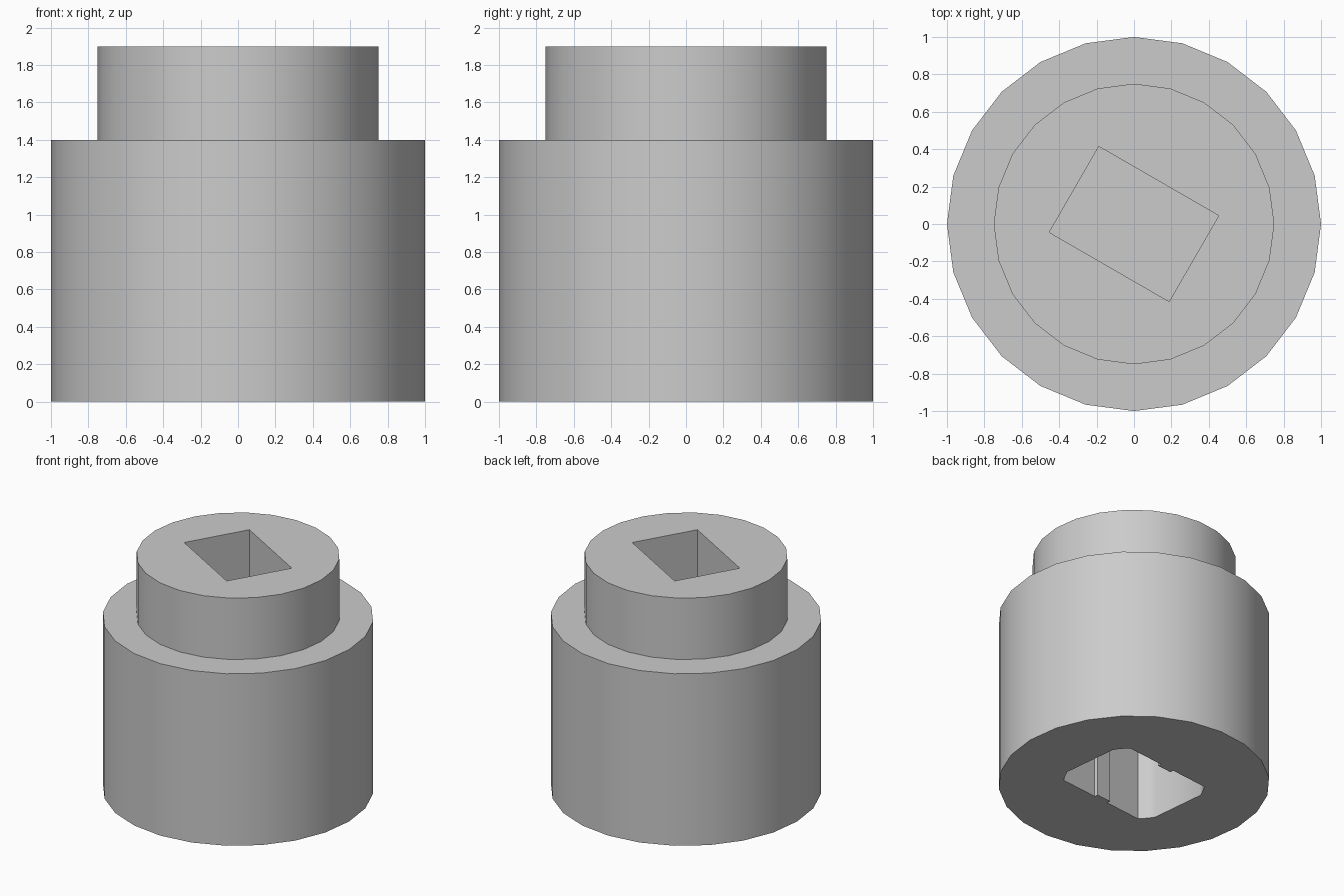
import bpy, bmesh
from math import sin, cos, acos, asin, pi, radians
from mathutils import Matrix, Vector

cube = bpy.data.objects.get("Cube")
if cube:
    bpy.data.objects.remove(cube, do_unlink=True)

SIDES = 24
COLOUR = (0.6, 0.6, 0.6, 1)

grey = bpy.data.materials.new("plain grey")
grey.use_nodes = True
grey.diffuse_color = COLOUR
grey.node_tree.nodes["Principled BSDF"].inputs["Base Color"].default_value = COLOUR


def add_object(name, bm):
    bmesh.ops.recalc_face_normals(bm, faces=bm.faces)
    mesh = bpy.data.meshes.new(name)
    bm.to_mesh(mesh)
    bm.free()
    mesh.materials.append(grey)
    obj = bpy.data.objects.new(name, mesh)
    bpy.context.collection.objects.link(obj)
    return obj


def prism(name, outline, z0, z1, angle):
    """Closed outline, turned about z and extruded from z0 to z1."""
    bm = bmesh.new()
    face = bm.faces.new([bm.verts.new((x, y, z0)) for x, y in outline])
    new = bmesh.ops.extrude_face_region(bm, geom=[face])["geom"]
    top = [v for v in new if isinstance(v, bmesh.types.BMVert)]
    bmesh.ops.translate(bm, verts=top, vec=(0, 0, z1 - z0))
    bm.transform(Matrix.Rotation(angle, 4, "Z"))
    return add_object(name, bm)


# Stepped body: wide drum with a narrower collar, one turned profile
profile = [(1, 0), (1, 1.4), (0.75, 1.4), (0.75, 1.9)]
bm = bmesh.new()
rings = [[bm.verts.new((r * cos(2 * pi * i / SIDES), r * sin(2 * pi * i / SIDES), z))
          for i in range(SIDES)] for r, z in profile]
for low, high in zip(rings, rings[1:]):
    for i in range(SIDES):
        j = (i + 1) % SIDES
        bm.faces.new((low[i], low[j], high[j], high[i]))
bm.faces.new(rings[0])
bm.faces.new(rings[-1])
body = add_object("stepped_body", bm)

# Rectangular socket in the collar
a, b = 0.37, 0.265
top_socket = prism("top_socket_cutter", [(a, b), (-a, b), (-a, -b), (a, -b)],
                   1.3, 2.0, radians(-30))

# Lower socket: rectangle with corners cut by a circle and a key rib on each long side
R, HALF_L, HALF_W, RIB, RIB_IN = 0.52, 0.465, 0.34, 0.065, 0.31
start, end = acos(HALF_L / R), asin(HALF_W / R)
arc = [(R * cos(t), R * sin(t))
       for t in (start + (end - start) * k / 3 for k in range(4))]
half = arc + [(RIB, HALF_W), (RIB, RIB_IN)]
half += [(-x, y) for x, y in reversed(half)]
outline = half + [(-x, -y) for x, y in half]
low_socket = prism("lower_socket_cutter", outline, -0.1, 1.0, radians(6))

# Cut both sockets, then discard the cutters
bpy.context.view_layer.objects.active = body
for cutter in (top_socket, low_socket):
    cutter.hide_render = True
    mod = body.modifiers.new("socket", "BOOLEAN")
    mod.operation = "DIFFERENCE"
    mod.solver = "EXACT"
    mod.object = cutter
    bpy.ops.object.modifier_apply(modifier=mod.name)
    bpy.data.objects.remove(cutter, do_unlink=True)

# Smooth round walls, crisp rims
for obj in bpy.context.selected_objects:
    obj.select_set(False)
body.select_set(True)
bpy.ops.object.shade_smooth_by_angle(angle=radians(30))
